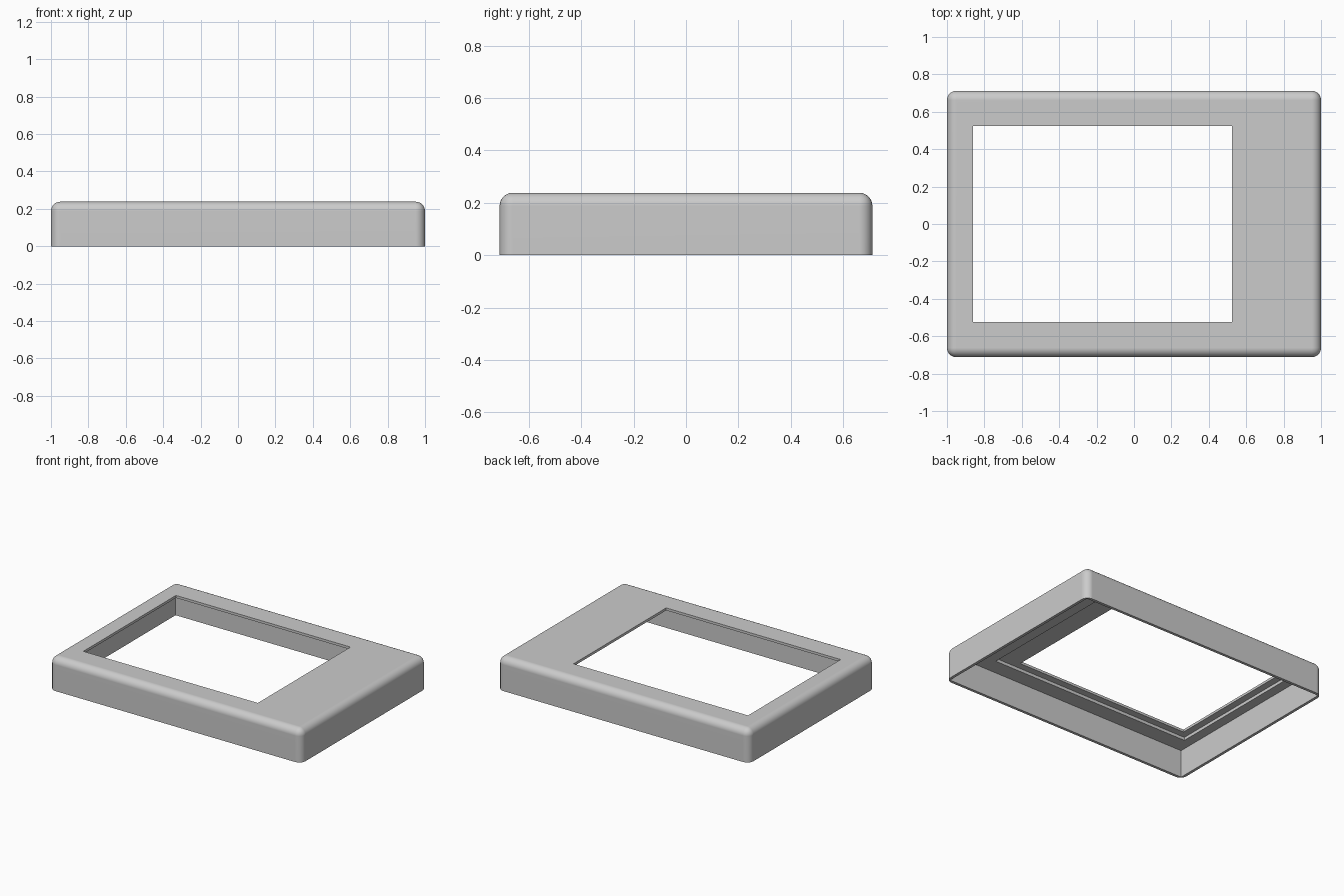
import bpy
import bmesh
from mathutils import Vector

default = bpy.data.objects.get("Cube")
if default:
    bpy.data.objects.remove(default, do_unlink=True)

HALF_X, HALF_Y, HEIGHT = 1.0, 0.712, 0.238
WALL, ROUND = 0.02, 0.05


def box(name, low, high):
    """Axis-aligned box between two corners."""
    low, high = Vector(low), Vector(high)
    bm = bmesh.new()
    bmesh.ops.create_cube(bm, size=1)
    bmesh.ops.scale(bm, vec=high - low, verts=bm.verts)
    bmesh.ops.translate(bm, vec=(low + high) / 2, verts=bm.verts)
    mesh = bpy.data.meshes.new(name)
    bm.to_mesh(mesh)
    bm.free()
    obj = bpy.data.objects.new(name, mesh)
    bpy.context.collection.objects.link(obj)
    return obj


# Plain grey plastic
grey = bpy.data.materials.new("light_grey")
grey.use_nodes = True
colour = (0.6, 0.6, 0.6, 1)
grey.diffuse_color = colour
grey.node_tree.nodes["Principled BSDF"].inputs["Base Color"].default_value = colour

# Outer block, rounded everywhere except around its foot
frame = box("bezel_frame", (-HALF_X, -HALF_Y, 0), (HALF_X, HALF_Y, HEIGHT))
frame.data.materials.append(grey)
bm = bmesh.new()
bm.from_mesh(frame.data)
rounded = [e for e in bm.edges if any(v.co.z > HEIGHT / 2 for v in e.verts)]
bmesh.ops.bevel(bm, geom=rounded, offset=ROUND, offset_type='OFFSET',
                segments=8, profile=0.5, affect='EDGES')
bm.to_mesh(frame.data)
bm.free()

# Hollow inside, stepped seat for the panel, and the off-centre window
cutters = [
    box("hollow_cutter", (-HALF_X + WALL, -HALF_Y + WALL, -0.1),
        (HALF_X - WALL, HALF_Y - WALL, 0.198)),
    box("seat_cutter", (-0.91, -0.575, 0.1), (0.69, 0.575, 0.22)),
    box("window_cutter", (-0.86, -0.525, 0.1), (0.525, 0.525, 0.4)),
]
bpy.ops.object.select_all(action='DESELECT')
bpy.context.view_layer.objects.active = frame
frame.select_set(True)
for cutter in cutters:
    cutter.hide_render = True
    mod = frame.modifiers.new(cutter.name, 'BOOLEAN')
    mod.operation = 'DIFFERENCE'
    mod.solver = 'EXACT'
    mod.object = cutter
    bpy.ops.object.modifier_apply(modifier=mod.name)
for cutter in cutters:
    bpy.data.objects.remove(cutter, do_unlink=True)

# Smooth rounded edges, crisp cut edges, flat broad faces
bpy.ops.object.shade_smooth_by_angle(angle=0.6)
weighted = frame.modifiers.new("flat_face_normals", 'WEIGHTED_NORMAL')
weighted.keep_sharp = True
